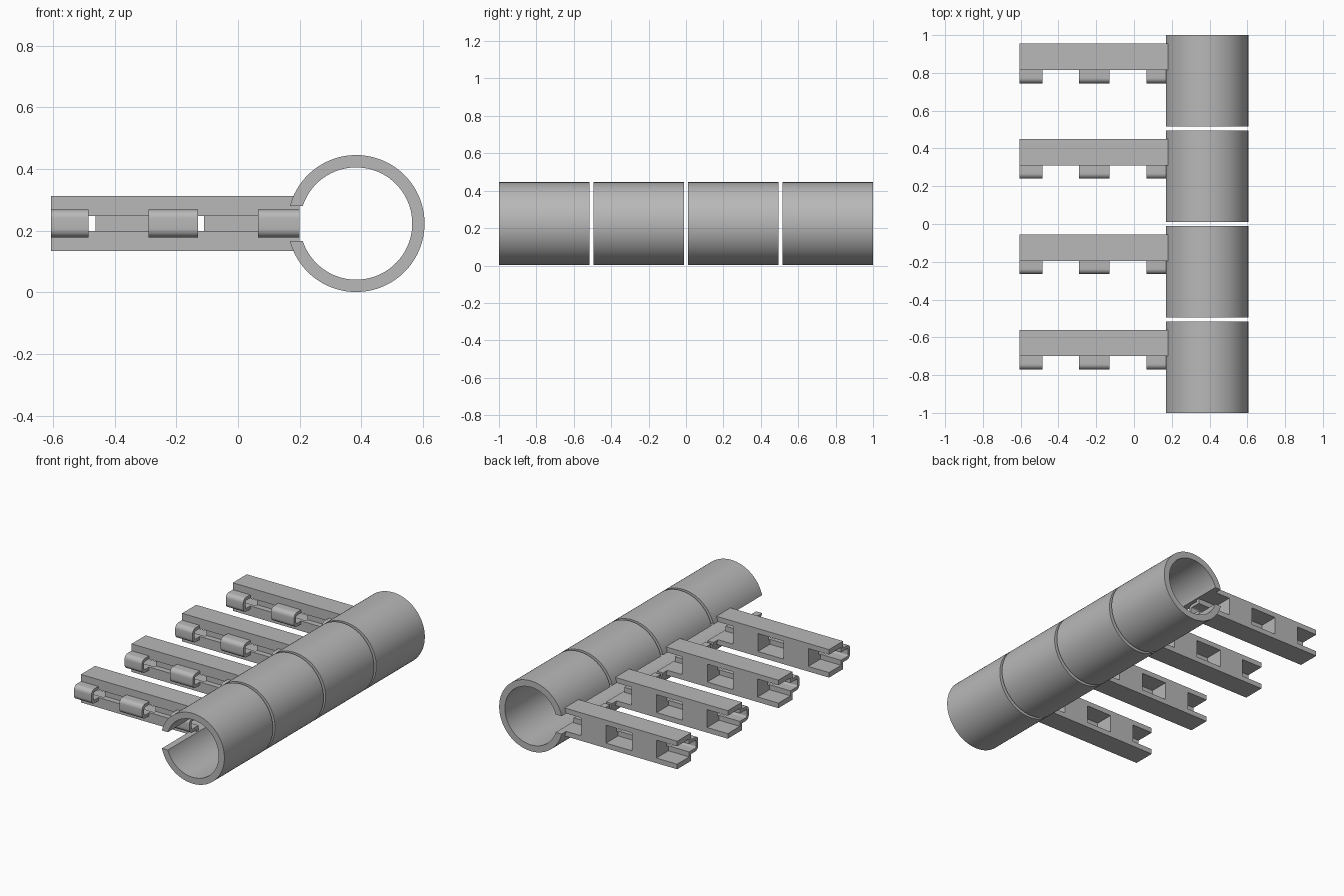
import bpy, bmesh, math
from math import sin, cos, pi

cube = bpy.data.objects.get("Cube")
if cube:
    bpy.data.objects.remove(cube, do_unlink=True)

grey = bpy.data.materials.new("plain grey")
grey.use_nodes = True
COLOUR = (0.48, 0.48, 0.48, 1)
grey.diffuse_color = COLOUR
grey.node_tree.nodes["Principled BSDF"].inputs["Base Color"].default_value = COLOUR

SEGMENTS, PITCH, LENGTH = 4, 0.505, 0.485
MID_Z = 0.2235                      # height of the tube axis
TUBE_X, R_OUT, R_IN = 0.383, 0.222, 0.182
SLOT = 0.0565                       # half height of the slot and windows
LEFT_END, RIGHT_END = -0.607, 0.2
BAR_BACK = 0.14                     # bar runs from y = 0 to here


def make_object(name, bm):
    bmesh.ops.recalc_face_normals(bm, faces=bm.faces)
    mesh = bpy.data.meshes.new(name)
    bm.to_mesh(mesh)
    bm.free()
    mesh.materials.append(grey)
    obj = bpy.data.objects.new(name, mesh)
    bpy.context.collection.objects.link(obj)
    return obj


def add_box(bm, x, y, z):
    verts = bmesh.ops.create_cube(bm, size=1)["verts"]
    for v in verts:
        for i, (a, b) in enumerate((x, y, z)):
            v.co[i] = a if v.co[i] < 0 else b


def extrude_strip(bm, inner, outer, shift):
    """Closed solid between two matching lines of points."""
    ring = outer + inner[::-1]
    n, m = len(ring), len(outer)
    a = [bm.verts.new(p) for p in ring]
    b = [bm.verts.new([p[i] + shift[i] for i in range(3)]) for p in ring]
    for i in range(n):
        j = (i + 1) % n
        bm.faces.new((a[i], a[j], b[j], b[i]))
    for end in (a, b):
        for i in range(m - 1):
            bm.faces.new((end[i], end[i + 1], end[n - 2 - i], end[n - 1 - i]))


def smooth(obj):
    bpy.ops.object.select_all(action='DESELECT')
    obj.select_set(True)
    bpy.context.view_layer.objects.active = obj
    bpy.ops.object.shade_smooth_by_angle(angle=math.radians(30))


# Slotted tube segment, with level edges along the slot
def tube_arc(radius, steps=96):
    gap = math.asin(SLOT / radius)
    start, sweep = -pi + gap, 2 * (pi - gap)
    return [(TUBE_X + radius * cos(start + sweep * i / steps), 0,
             MID_Z + radius * sin(start + sweep * i / steps))
            for i in range(steps + 1)]


bm = bmesh.new()
extrude_strip(bm, tube_arc(R_IN), tube_arc(R_OUT), (0, LENGTH, 0))
tube = make_object("tube_segment", bm)
smooth(tube)

# Arm with a long front groove and three windows behind the clips
bm = bmesh.new()
add_box(bm, (LEFT_END, RIGHT_END), (0, BAR_BACK), (0.135, 0.312))
arm = make_object("arm", bm)


def cut(target, name, x, y, half):
    bm = bmesh.new()
    add_box(bm, x, y, (MID_Z - half, MID_Z + half))
    cutter = make_object(name, bm)
    cutter.hide_render = True
    mod = target.modifiers.new(name, 'BOOLEAN')
    mod.operation, mod.solver, mod.object = 'DIFFERENCE', 'EXACT', cutter
    bpy.context.view_layer.objects.active = target
    bpy.ops.object.modifier_apply(modifier=name)
    bpy.data.objects.remove(cutter, do_unlink=True)


cut(arm, "groove_cutter", (-0.7, 0.3), (-0.1, 0.035), 0.025)
for span in ((-0.7, -0.462), (-0.29, -0.11), (0.065, 0.3)):
    cut(arm, "window_cutter", span, (0.02, 0.3), SLOT)


# Hollow rounded clips in front of the groove
def clip_line(depth, half, radius, x, steps=8):
    pts = [(0.001, half)]
    for i in range(steps + 1):
        t = pi / 2 * i / steps
        pts.append((-depth + radius * (1 - sin(t)), half - radius * (1 - cos(t))))
    pts += [(y, -z) for y, z in reversed(pts)]
    return [(x, y, MID_Z + z) for y, z in pts]


bm = bmesh.new()
for x0, x1 in ((LEFT_END, -0.485), (-0.29, -0.13), (0.065, RIGHT_END)):
    extrude_strip(bm, clip_line(0.05, 0.025, 0.01, x0),
                  clip_line(0.07, 0.045, 0.028, x0), (x1 - x0, 0, 0))
clips = make_object("clips", bm)
smooth(clips)

# Repeat the segment, arm and clips along the row
for part, offset in ((tube, 0), (arm, 0.3), (clips, 0.3)):
    for i in range(SEGMENTS):
        obj = part if i == 0 else part.copy()
        if i:
            obj.name = f"{part.name}_{i + 1}"
            bpy.context.collection.objects.link(obj)
        obj.location.y = -1 + offset + PITCH * i
